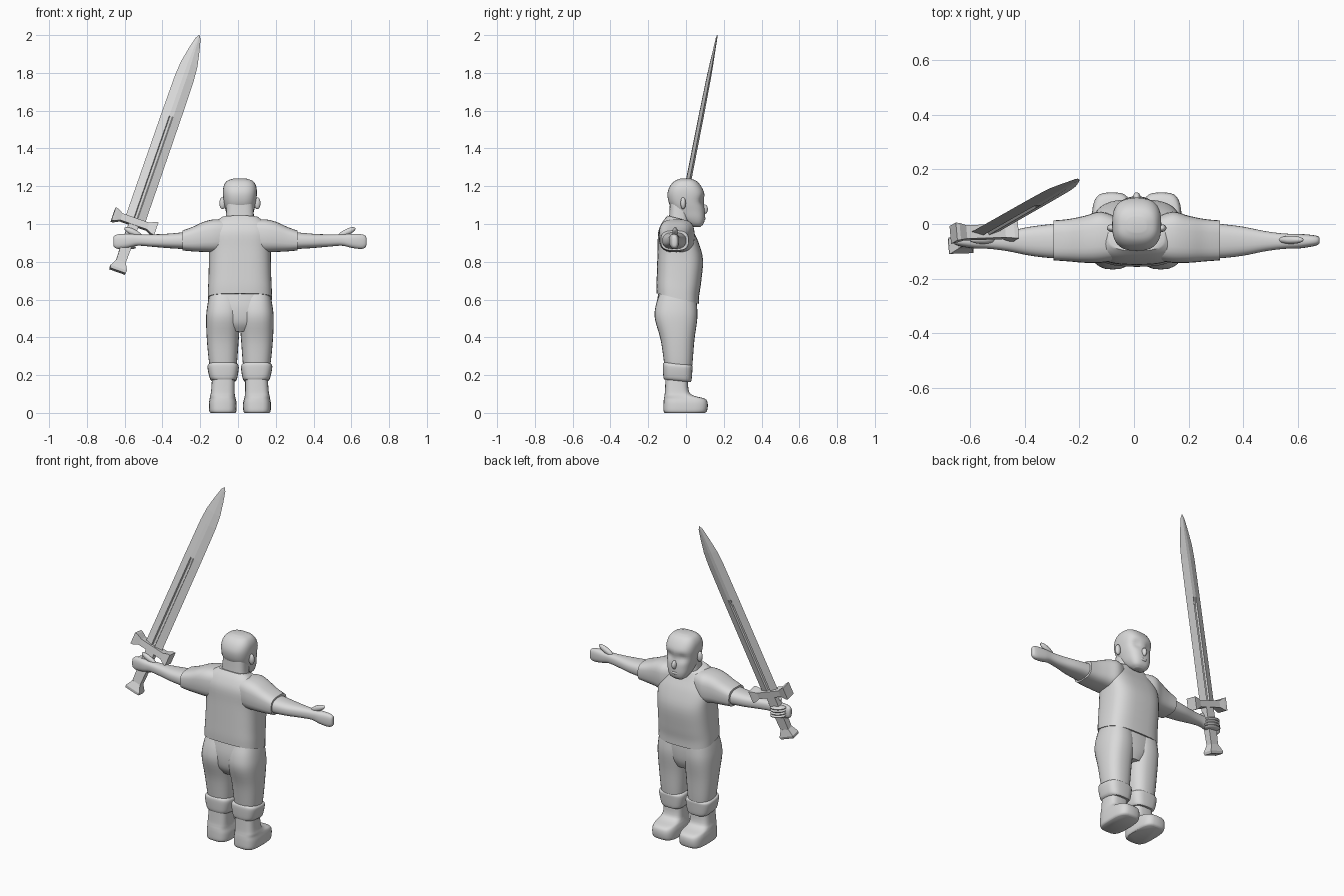
import bpy, bmesh, math
from mathutils import Vector, Matrix

if "Cube" in bpy.data.objects:
    bpy.data.objects.remove(bpy.data.objects["Cube"], do_unlink=True)

grey = bpy.data.materials.new("plain grey")
grey.use_nodes = True
tone = (.7, .7, .7, 1)
grey.diffuse_color = tone
grey.node_tree.nodes["Principled BSDF"].inputs["Base Color"].default_value = tone

BODY = Matrix.Translation((.01, 0, 0))


def skin(name, rings, matrix=BODY, smooth=True, sculpt=None):
    """Join matching rings of points into one capped mesh."""
    bm = bmesh.new()
    loops = [[bm.verts.new(p) for p in ring] for ring in rings]
    for low, high in zip(loops, loops[1:]):
        for i in range(len(low)):
            j = (i + 1) % len(low)
            bm.faces.new((low[i], low[j], high[j], high[i]))
    bm.faces.new(loops[0])
    bm.faces.new(loops[-1])
    if sculpt:
        for v in bm.verts:
            sculpt(v.co)
    bmesh.ops.transform(bm, matrix=matrix, verts=bm.verts)
    bmesh.ops.recalc_face_normals(bm, faces=bm.faces)
    mesh = bpy.data.meshes.new(name)
    bm.to_mesh(mesh)
    bm.free()
    mesh.materials.append(grey)
    obj = bpy.data.objects.new(name, mesh)
    bpy.context.collection.objects.link(obj)
    if smooth:
        bpy.ops.object.select_all(action="DESELECT")
        obj.select_set(True)
        bpy.context.view_layer.objects.active = obj
        bpy.ops.object.shade_smooth_by_angle(angle=math.radians(50))
    return obj


def refine(rows, steps=4):
    """Smooth curve through the section rows."""
    rows = [Vector(r) for r in rows]
    out = []
    for i in range(len(rows) - 1):
        b, c = rows[i], rows[i + 1]
        a, d = rows[max(i - 1, 0)], rows[min(i + 2, len(rows) - 1)]
        for k in range(steps):
            t = k / steps
            out.append(b + (c - a) * t / 2 + (a * 2 - b * 5 + c * 4 - d) * t * t / 2
                       + (b * 3 - a - c * 3 + d) * t ** 3 / 2)
    return out + [rows[-1]]


def power(v, e):
    return math.copysign(abs(v) ** (2 / e), v)


def loft(name, rows, axis="z", side=1, e=2.5, tilt=0, count=28, sculpt=None):
    """Rows are position, then the ranges of the two cross directions."""
    rings = []
    for pos, a0, a1, b0, b1 in refine(rows):
        ring = []
        for k in range(count):
            ang = math.tau * k / count
            a = (a0 + a1) / 2 + (a1 - a0) / 2 * power(math.cos(ang), e)
            b = (b0 + b1) / 2 + (b1 - b0) / 2 * power(math.sin(ang), e)
            if axis == "z":
                ring.append(Vector((a * side, b, pos + tilt * (b - (b0 + b1) / 2))))
            else:
                ring.append(Vector((pos * side, a, b)))
        rings.append(ring)
    return skin(name, rings, sculpt=sculpt)


def blob(name, centre, radii, turn=0):
    """Smooth ellipsoid, turned about the y axis."""
    rings = []
    for i in range(1, 10):
        lat = math.pi * i / 10
        rings.append([Vector((math.sin(lat) * math.cos(math.tau * k / 16),
                              math.sin(lat) * math.sin(math.tau * k / 16),
                              math.cos(lat))) for k in range(16)])
    m = Matrix.Translation(centre) @ Matrix.Rotation(turn, 4, "Y") @ Matrix.Diagonal((*radii, 1))
    return skin(name, rings, BODY @ m)


# Head with shallow eye sockets; the face looks toward +y
def eye_sockets(p):
    if p.y > .03:
        d = ((abs(p.x) - .04) / .03) ** 2 + ((p.z - 1.125) / .025) ** 2
        p.y -= .014 * math.exp(-d)


loft("head", [(.985, -.03, .03, .035, .075), (1.0, -.05, .05, .01, .092),
              (1.03, -.065, .065, -.03, .1), (1.07, -.075, .075, -.065, .099),
              (1.11, -.084, .084, -.09, .096), (1.16, -.09, .09, -.098, .097),
              (1.2, -.086, .086, -.085, .08), (1.228, -.068, .068, -.06, .055),
              (1.24, -.035, .035, -.03, .025)], e=2.7, count=40, sculpt=eye_sockets)
loft("neck", [(.96, -.085, .085, -.1, .02), (1.03, -.075, .075, -.09, .015),
              (1.12, -.07, .07, -.085, .02)], e=3)
blob("nose", (0, .097, 1.078), (.014, .019, .026))
blob("mouth", (0, .092, 1.03), (.026, .012, .01))
for side, label in ((1, "left"), (-1, "right")):
    blob(label + "_ear", (side * .092, -.015, 1.11), (.017, .014, .032))

# Shirt body with a hem that dips at the front
loft("shirt", [(.605, -.17, .17, -.155, .068), (.65, -.169, .169, -.156, .07),
               (.72, -.166, .166, -.154, .08), (.84, -.164, .164, -.15, .09),
               (.93, -.168, .168, -.147, .066), (.99, -.145, .145, -.125, .035),
               (1.03, -.1, .1, -.098, .015)], e=3, tilt=-.25, count=40)

# Trouser seat
loft("trouser_seat", [(.43, -.06, .06, -.12, .03), (.48, -.12, .12, -.15, .05),
                      (.56, -.155, .155, -.157, .056), (.64, -.155, .155, -.145, .05)])

for side, label in ((1, "left"), (-1, "right")):
    # Sleeve and arm
    loft(label + "_sleeve", [(.06, -.13, .02, .86, 1.02), (.13, -.142, .045, .85, 1.025),
                             (.19, -.142, .03, .852, 1.012), (.25, -.137, .018, .855, .985),
                             (.305, -.133, .013, .86, .965)], "x", side, e=3)
    loft(label + "_arm", [(.25, -.125, .005, .865, .96), (.31, -.125, 0, .868, .955),
                          (.39, -.116, -.01, .873, .948), (.47, -.1, -.026, .88, .945),
                          (.54, -.091, -.035, .885, .945), (.59, -.09, -.036, .874, .948),
                          (.64, -.083, -.04, .868, .946), (.664, -.076, -.045, .876, .938),
                          (.67, -.068, -.052, .89, .925)], "x", side)
    blob(label + "_thumb", (side * .565, -.058, .956), (.052, .015, .017), -side * .45)

    # Trouser leg, cuff and boot
    loft(label + "_trouser_leg", [(.22, .02, .155, -.11, .03), (.28, .014, .165, -.118, .036),
                                  (.39, .006, .175, -.135, .045), (.5, -.002, .179, -.165, .06),
                                  (.57, 0, .172, -.16, .058), (.63, .01, .16, -.14, .05)],
         side=side)
    loft(label + "_cuff", [(.17, .022, .148, -.115, .025), (.185, .014, .16, -.12, .03),
                           (.235, .006, .171, -.123, .034), (.255, .01, .168, -.12, .034),
                           (.262, .025, .15, -.11, .025)], side=side, e=3.2, tilt=-.1)
    loft(label + "_boot", [(0, .024, .156, -.112, .1), (.012, .018, .163, -.119, .112),
                           (.05, .017, .164, -.119, .115), (.075, .022, .16, -.117, .1),
                           (.092, .026, .157, -.114, .04), (.12, .028, .152, -.111, .014),
                           (.21, .028, .146, -.108, .01)], side=side, e=3.4)

# Curled fingers around the grip
for i in range(4):
    blob("finger_%d" % (i + 1), (-.6, -.04, .93 - i * .016), (.05, .036, .012), .15)

# Sword frame: across the blade, through the blade, along the blade
hilt = Vector((-.548, -.03, 1.01))
along = Vector((-.205, .165, 2)) - hilt
length = along.length
along.normalize()
across = Vector((.94, .03, -.33))
across = (across - along * across.dot(along)).normalized()
through = along.cross(across)
SWORD = Matrix.Translation(hilt) @ Matrix((across, through, along)).transposed().to_4x4()


def blade_ring(t, half, thick, groove):
    edge = [(1, 0), (.2, 1), (.12, groove), (-.12, groove), (-.2, 1)]
    points = edge + [(-u, -n) for u, n in edge]
    return [Vector((u * half, n * thick, t)) for u, n in points]


skin("sword_blade", [blade_ring(0, .055, .014, .35), blade_ring(.55, .054, .013, .35),
                     blade_ring(.6, .054, .013, 1), blade_ring(.82, .052, .011, 1),
                     blade_ring(.9, .046, .009, 1), blade_ring(.98, .03, .006, 1),
                     blade_ring(length - .02, .014, .004, 1),
                     blade_ring(length, .002, .001, 1)], SWORD, smooth=False)


def box_ring(pos, wide, thick, swap=False):
    corners = [(1, 1), (-1, 1), (-1, -1), (1, -1)]
    if swap:
        return [Vector((pos, b * thick, a * wide)) for a, b in corners]
    return [Vector((a * wide, b * thick, pos)) for a, b in corners]


# Flared cross guard, grip and pommel
skin("sword_guard", [box_ring(u, h, n, True) for u, h, n in
                     ((-.12, .036, .033), (-.105, .034, .031), (-.075, .019, .025),
                      (.075, .019, .025), (.105, .034, .031), (.12, .036, .033))],
     SWORD, smooth=False)
skin("sword_grip", [box_ring(-t, w, n) for t, w, n in
                    ((.245, .026, .018), (.12, .029, .021), (0, .027, .02))],
     SWORD, smooth=False)
skin("sword_pommel", [box_ring(-t, w, n) for t, w, n in
                      ((.28, .044, .027), (.265, .046, .03), (.225, .026, .019))],
     SWORD, smooth=False)
